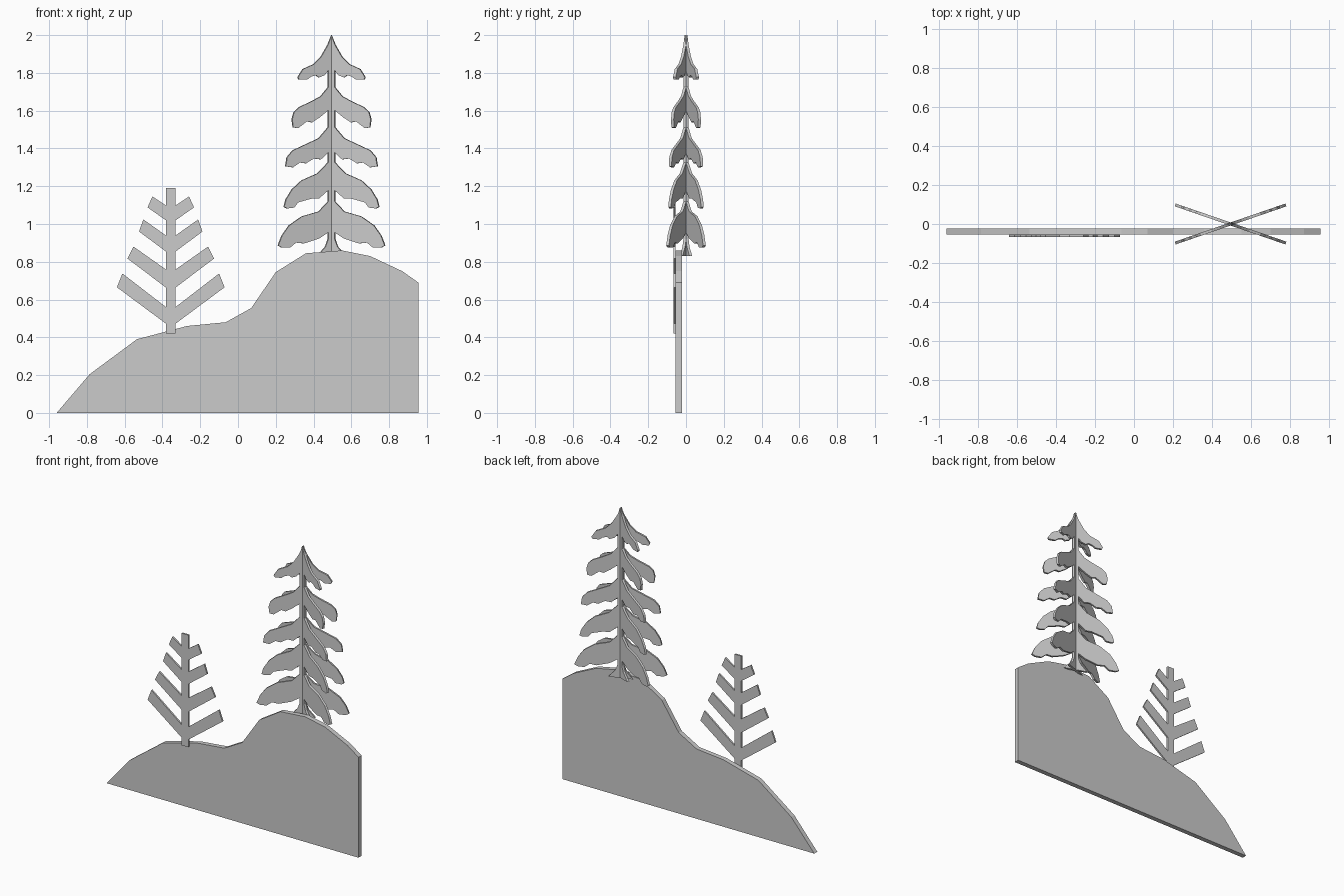
import bpy, bmesh, math
from mathutils import Matrix


def cutout(name, outlines, y0, y1, pos=(0, 0, 0), angle=0):
    """Flat board: x/z outlines extruded from y0 to y1, turned about z and moved."""
    bm = bmesh.new()
    for pts in outlines:
        face = bm.faces.new([bm.verts.new((x, y0, z)) for x, z in pts])
        ext = bmesh.ops.extrude_face_region(bm, geom=[face], use_keep_orig=True)
        verts = [v for v in ext["geom"] if isinstance(v, bmesh.types.BMVert)]
        bmesh.ops.translate(bm, verts=verts, vec=(0, y1 - y0, 0))
    bmesh.ops.recalc_face_normals(bm, faces=bm.faces)
    bm.transform(Matrix.Translation(pos) @ Matrix.Rotation(angle, 4, 'Z'))
    mesh = bpy.data.meshes.new(name)
    bm.to_mesh(mesh)
    bm.free()
    obj = bpy.data.objects.new(name, mesh)
    bpy.context.collection.objects.link(obj)
    return obj


def mirrored(pts):
    return [(-x, z) for x, z in pts]


# Hill board
hill = [(-0.96, 0), (-0.785, 0.205), (-0.535, 0.39), (-0.27, 0.46), (-0.065, 0.48),
        (0.07, 0.555), (0.2, 0.745), (0.36, 0.845), (0.55, 0.86), (0.7, 0.83),
        (0.87, 0.75), (0.955, 0.69), (0.955, 0)]
cutout("hill", [hill], -0.055, -0.022)

# Small tree: trunk and mirrored branches
# (trunk low z, trunk high z, tip high x, z, tip low x, z)
branches = [(0.472, 0.560, 0.256, 0.738, 0.285, 0.665),
            (0.663, 0.759, 0.197, 0.880, 0.229, 0.817),
            (0.854, 0.939, 0.145, 1.024, 0.168, 0.960),
            (1.019, 1.098, 0.097, 1.146, 0.123, 1.088)]
t = 0.025
right = [(t, 0.42)]
for low, high, x1, z1, x2, z2 in branches:
    right += [(t, low), (x2, z2), (x1, z1), (t, high)]
right.append((t, 1.19))
cutout("small_tree", [right + mirrored(right)[::-1]], -0.067, -0.055, (-0.356, 0, 0))

# Big tree: drooping bough tiers, half profile from apex to roots
tiers = [
    [(0.022, 1.947), (0.061, 1.883), (0.1, 1.846), (0.161, 1.82), (0.189, 1.777),
     (0.183, 1.764), (0.139, 1.764), (0.117, 1.78), (0.089, 1.788), (0.072, 1.776),
     (0.04, 1.788), (0.02, 1.814)],
    [(0.02, 1.724), (0.061, 1.676), (0.111, 1.65), (0.183, 1.618), (0.211, 1.592),
     (0.222, 1.554), (0.216, 1.512), (0.189, 1.507), (0.139, 1.544), (0.111, 1.538),
     (0.067, 1.565), (0.02, 1.602)],
    [(0.02, 1.512), (0.072, 1.454), (0.144, 1.422), (0.217, 1.39), (0.25, 1.353),
     (0.258, 1.305), (0.217, 1.3), (0.178, 1.326), (0.145, 1.321), (0.1, 1.347),
     (0.061, 1.342), (0.02, 1.379)],
    [(0.02, 1.326), (0.078, 1.268), (0.167, 1.231), (0.222, 1.183), (0.256, 1.13),
     (0.267, 1.09), (0.25, 1.082), (0.211, 1.087), (0.189, 1.114), (0.111, 1.135),
     (0.072, 1.135), (0.02, 1.178)],
    [(0.02, 1.119), (0.072, 1.066), (0.167, 1.04), (0.239, 0.992), (0.278, 0.939),
     (0.3, 0.886), (0.278, 0.875), (0.234, 0.875), (0.2, 0.902), (0.156, 0.897),
     (0.072, 0.923), (0.02, 0.955)],
]
roots = [(0.02, 0.92), (0.035, 0.88), (0.08, 0.83)]
half = sum(tiers, []) + roots
tree = [(0, 2.0)] + half + mirrored(half)[::-1]
for name, sign in (("big_tree_panel_a", 1), ("big_tree_panel_b", -1)):
    cutout(name, [tree], -0.0075, 0.0075, (0.495, 0, 0), sign * math.radians(19))
